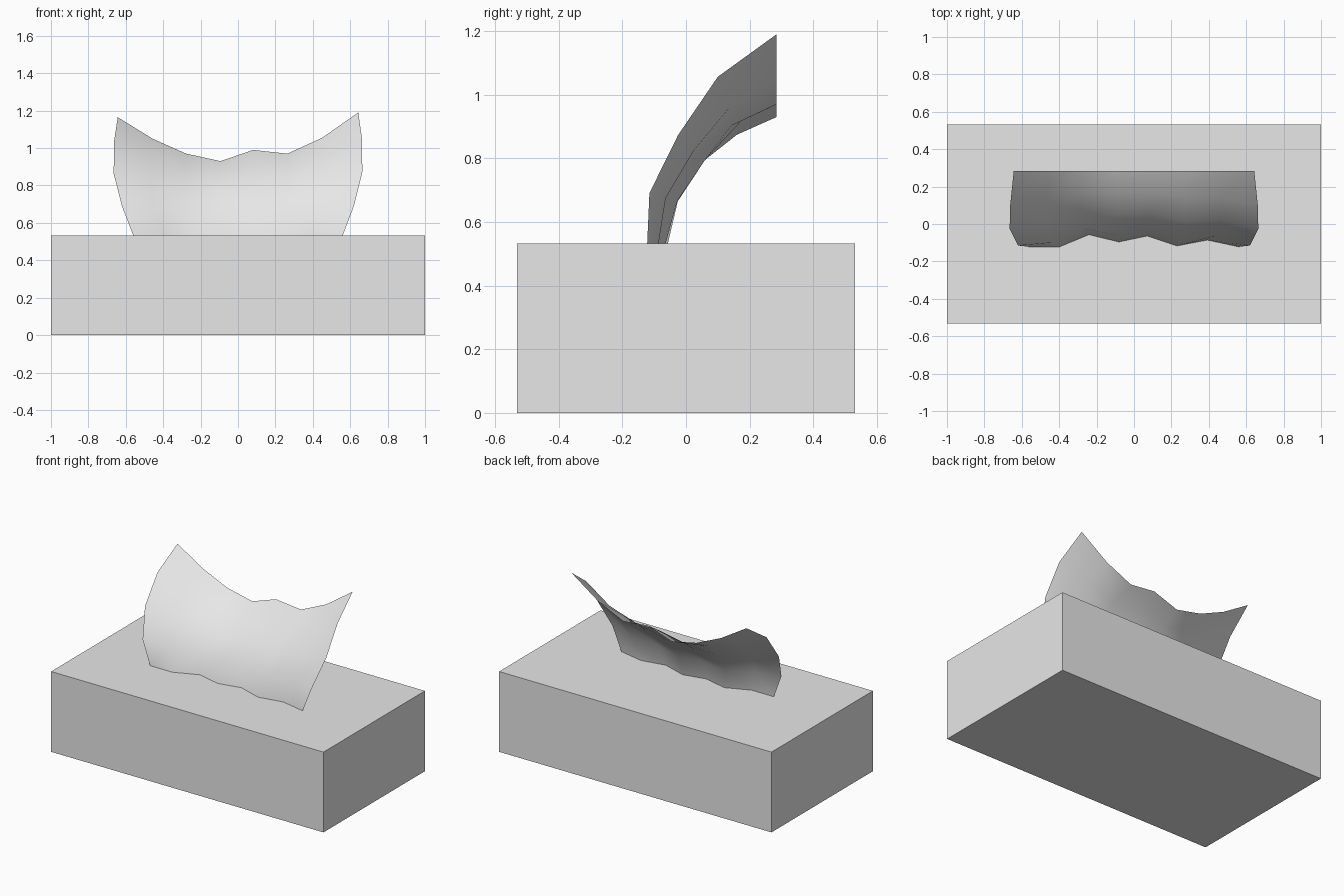
import bpy
import bmesh

default_cube = bpy.data.objects.get("Cube")
if default_cube:
    bpy.data.objects.remove(default_cube, do_unlink=True)

BOX_LENGTH, BOX_DEPTH, BOX_HEIGHT = 2.0, 1.064, 0.533


def make_material(name, colour):
    material = bpy.data.materials.new(name)
    material.use_nodes = True
    material.diffuse_color = colour
    material.node_tree.nodes["Principled BSDF"].inputs["Base Color"].default_value = colour
    return material


def make_object(name, bm, material, smooth=False):
    mesh = bpy.data.meshes.new(name)
    for face in bm.faces:
        face.smooth = smooth
    bm.to_mesh(mesh)
    bm.free()
    mesh.materials.append(material)
    obj = bpy.data.objects.new(name, mesh)
    bpy.context.collection.objects.link(obj)
    return obj


paper = make_material("light grey paper", (0.8, 0.8, 0.8, 1.0))

# Plain rectangular carton
bm = bmesh.new()
bmesh.ops.create_cube(bm, size=1.0)
bmesh.ops.scale(bm, vec=(BOX_LENGTH, BOX_DEPTH, BOX_HEIGHT), verts=bm.verts)
bmesh.ops.translate(bm, vec=(0, 0, BOX_HEIGHT / 2), verts=bm.verts)
make_object("tissue_box", bm, paper)

# Tissue profile, bottom to top: half width, depth, height, sag, ripple, push back
rows = [
    (0.56, -0.122, BOX_HEIGHT, 0.0, 1.0, 0.0),
    (0.62, -0.115, 0.69, 0.12, 1.0, 0.03),
    (0.665, -0.025, 0.87, 0.35, 0.7, 0.05),
    (0.662, 0.10, 1.05, 0.70, 0.4, 0.05),
    (0.643, 0.284, 1.18, 1.0, 0.0, 0.0),
]
# Tissue columns, across: position, sag of the top edge, ripple depth, push amount
columns = [
    (-1.0, 0.015, 0.0, 0.0),
    (-0.71, 0.13, 0.0, 0.5),
    (-0.43, 0.21, 0.065, 0.8),
    (-0.145, 0.25, 0.026, 1.0),
    (0.125, 0.19, 0.058, 1.0),
    (0.41, 0.21, 0.005, 0.8),
    (0.70, 0.125, 0.036, 0.5),
    (1.0, -0.01, 0.0, 0.0),
]

# Rippled sheet leaning back out of the carton
bm = bmesh.new()
grid = []
for half_width, depth, height, sag, ripple, push in rows:
    grid.append([
        bm.verts.new((
            across * half_width,
            depth + wave * ripple + amount * push,
            height - drop * sag,
        ))
        for across, drop, wave, amount in columns
    ])
for lower, upper in zip(grid, grid[1:]):
    for i in range(len(columns) - 1):
        bm.faces.new((lower[i], lower[i + 1], upper[i + 1], upper[i]))
make_object("tissue_sheet", bm, paper, smooth=True)
